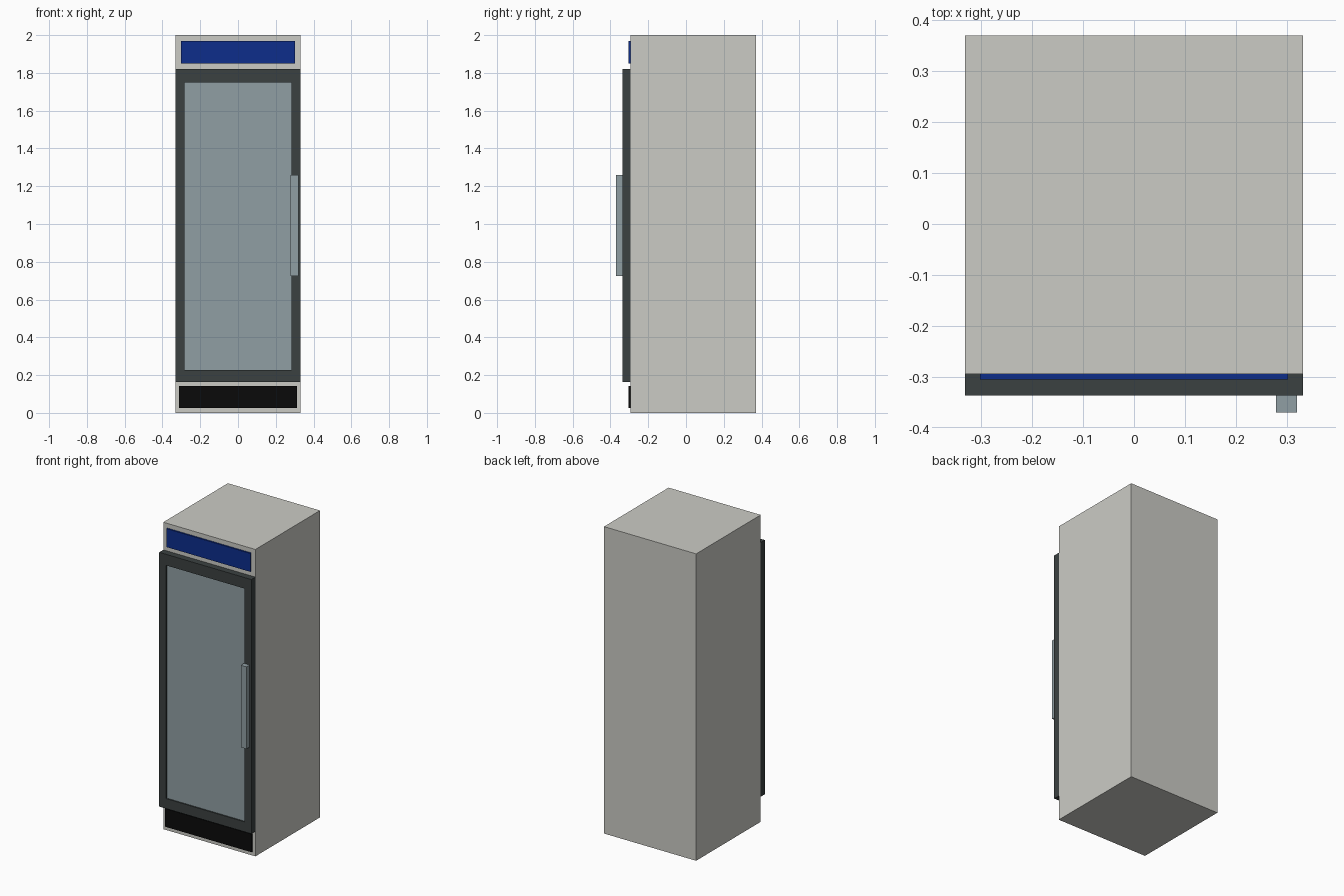
import bpy, bmesh
from mathutils import Vector

cube = bpy.data.objects.get("Cube")
if cube:
    bpy.data.objects.remove(cube, do_unlink=True)


def material(name, color):
    m = bpy.data.materials.new(name)
    m.use_nodes = True
    m.diffuse_color = (*color, 1)
    m.node_tree.nodes["Principled BSDF"].inputs["Base Color"].default_value = (*color, 1)
    return m


warm_grey = material("warm grey", (0.60, 0.60, 0.56))
charcoal = material("charcoal", (0.044, 0.053, 0.053))
glass_grey = material("glass grey", (0.28, 0.345, 0.37))
blue = material("deep blue", (0.004, 0.026, 0.26))
black = material("black", (0.003, 0.003, 0.003))


def box(name, low, high, mat):
    """Box spanning two opposite corners."""
    low, high = Vector(low), Vector(high)
    bm = bmesh.new()
    bmesh.ops.create_cube(bm, size=1)
    for v in bm.verts:
        v.co = (low + high) / 2 + v.co * (high - low)
    mesh = bpy.data.meshes.new(name)
    bm.to_mesh(mesh)
    bm.free()
    mesh.materials.append(mat)
    obj = bpy.data.objects.new(name, mesh)
    bpy.context.collection.objects.link(obj)
    return obj


W, FRONT, DOOR = 0.332, -0.295, -0.337

# Cabinet with its sign and kick panel
box("cabinet", (-W, FRONT, 0), (W, 0.37, 2), warm_grey)
box("sign_panel", (-0.302, FRONT - 0.01, 1.85), (0.302, FRONT, 1.97), blue)
box("kick_panel", (-0.312, FRONT - 0.01, 0.025), (0.312, FRONT, 0.143), black)

# Door frame: four rails around a slightly recessed pane
x0, x1, z0, z1 = -0.283, 0.283, 0.228, 1.748
bottom, top = 0.163, 1.82
box("door_left_stile", (x1, DOOR, bottom), (W, FRONT, top), charcoal)
box("door_right_stile", (-W, DOOR, bottom), (x0, FRONT, top), charcoal)
box("door_top_rail", (x0, DOOR, z1), (x1, FRONT, top), charcoal)
box("door_bottom_rail", (x0, DOOR, bottom), (x1, FRONT, z0), charcoal)
box("door_glass", (x0, DOOR + 0.008, z0), (x1, FRONT, z1), glass_grey)

# Handle
box("door_handle", (0.279, -0.37, 0.725), (0.32, DOOR, 1.26), glass_grey)
